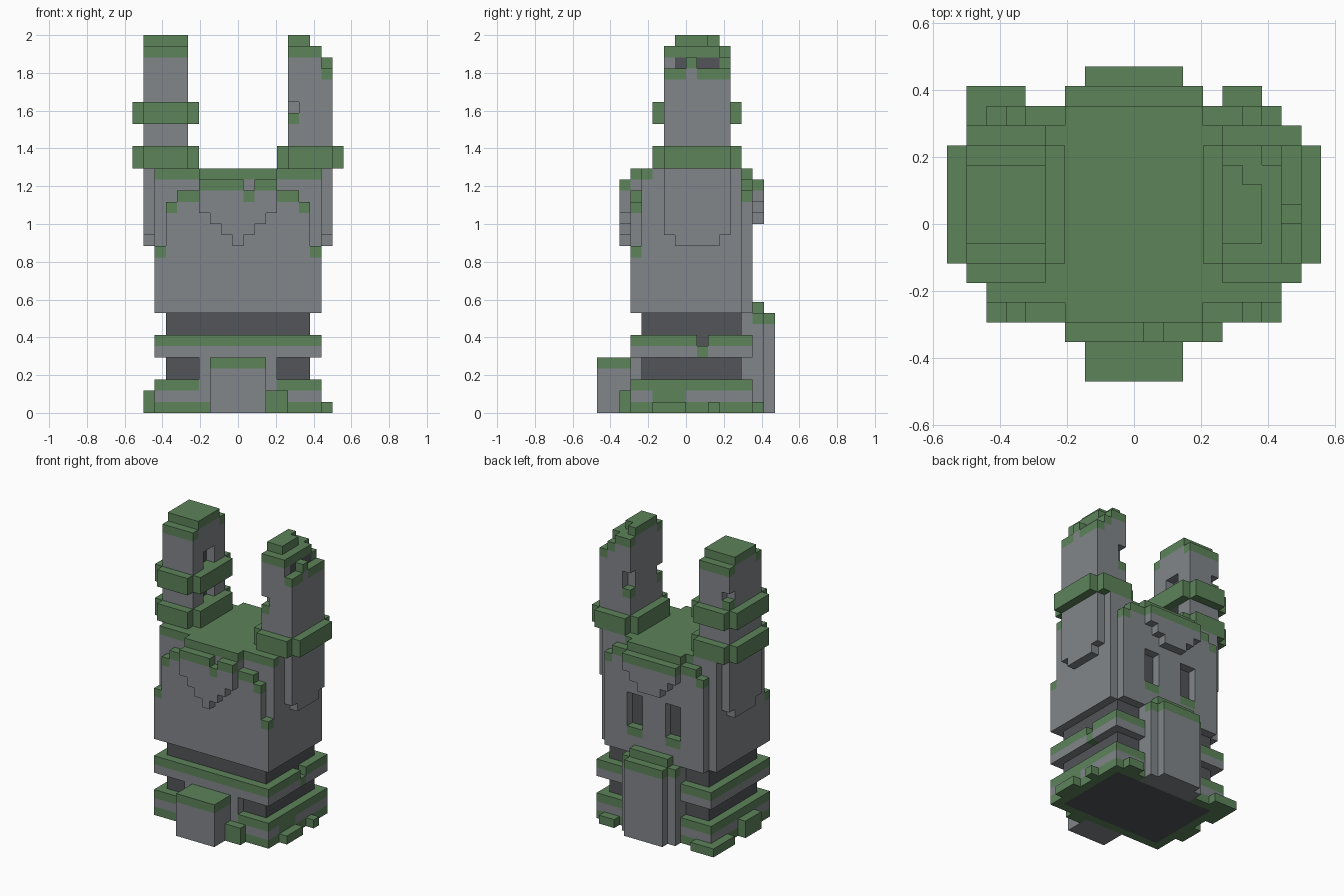
import bpy, bmesh
from mathutils import Vector

if "Cube" in bpy.data.objects:
    bpy.data.objects.remove(bpy.data.objects["Cube"])

# Ruined block tower on a 19 x 16 x 34 grid of cubes
S = 2 / 34


def material(name, r, g, b):
    m = bpy.data.materials.new(name)
    m.diffuse_color = (r, g, b, 1)
    m.use_nodes = True
    m.node_tree.nodes["Principled BSDF"].inputs["Base Color"].default_value = m.diffuse_color
    return m


MATS = [material("stone grey", .223, .238, .254),
        material("dark stone", .084, .089, .098),
        material("moss green", .107, .228, .102)]
STONE, DARK, MOSS = range(3)

cells = {}    # cube position -> (part name, colour)


def block(x0, x1, y0, y1, z0, z1):
    return [(x, y, z) for x in range(x0, x1) for y in range(y0, y1) for z in range(z0, z1)]


def fill(part, colour, *boxes, mirror=False):
    """Add boxes to a part; cubes already taken stay as they are."""
    for b in boxes:
        for x, y, z in block(*b):
            cells.setdefault((x, y, z), (part, colour))
            if mirror:
                cells.setdefault((18 - x, y, z), (part, colour))


def carve(*boxes):
    for b in boxes:
        for c in block(*b):
            cells.pop(c, None)


# Dark inner masonry
fill("tower_core", DARK, (3, 16, 4, 13, 0, 16))
fill("left_turret_core", DARK, (2, 4, 7, 11, 22, 32))
fill("right_turret_core", DARK, (15, 17, 7, 11, 22, 32))

# Buttresses at front and back
fill("front_buttress", STONE, (7, 12, 0, 3, 0, 5), (6, 13, 3, 4, 3, 5))
fill("back_buttress", STONE, (7, 12, 15, 16, 0, 9), (7, 12, 14, 15, 0, 10),
     (6, 13, 14, 15, 0, 9), (6, 13, 13, 14, 0, 9))

# Plinth with a mossy foot, and the ledge above it
fill("plinth", MOSS, (2, 17, 3, 14, 0, 1), (16, 17, 5, 8, 1, 2))
fill("plinth", STONE, (2, 17, 3, 14, 1, 3))
fill("ledge", STONE, (2, 17, 3, 14, 5, 7))
carve((16, 17, 9, 10, 6, 7))

# Clumps of moss around the foot
fill("moss_clumps", MOSS, (12, 14, 2, 3, 0, 2), (1, 2, 6, 9, 0, 2), (1, 2, 11, 15, 0, 1),
     (1, 4, 14, 15, 0, 1), (14, 16, 14, 15, 0, 1), (17, 18, 5, 8, 0, 1), (17, 18, 10, 11, 0, 1))

# Main hall: solid block, stepped front gable and stepped back gable
fill("hall", STONE, (2, 17, 4, 13, 9, 22), (6, 13, 3, 14, 9, 22))
fill("hall", STONE, (2, 3, 3, 4, 9, 15), (3, 4, 3, 4, 9, 19), (4, 6, 3, 4, 9, 20),
     (3, 4, 13, 14, 9, 20), (4, 6, 13, 14, 9, 21), mirror=True)

# Pointed crests on the front and back walls
for i in range(4):
    top = 21 if i == 3 else 16 + i
    fill("front_crest", STONE, (9 - i, 10 + i, 2, 3, 15 + i, top))
for i in range(3):
    fill("back_crest", STONE, (8 - i, 11 + i, 14, 15, 17 + i, 21 if i == 2 else 18 + i))
carve((10, 11, 2, 3, 20, 21))

# Back windows
carve((6, 8, 13, 14, 12, 16), (11, 13, 13, 14, 12, 16))

# Brackets under the turrets
fill("turret_brackets", STONE, (1, 2, 6, 12, 16, 22), (1, 2, 7, 11, 15, 16), mirror=True)

# Turrets with broken tops
fill("left_turret", STONE, (1, 5, 6, 12, 22, 33), (1, 5, 7, 11, 33, 34))
fill("right_turret", STONE, (14, 18, 6, 12, 22, 31), (17, 18, 8, 9, 31, 32),
     (14, 17, 6, 12, 31, 33), (14, 15, 7, 11, 33, 34), (15, 16, 7, 10, 33, 34))
carve((16, 17, 11, 12, 32, 33),                             # chipped corner
      (14, 15, 6, 7, 27, 28), (14, 15, 11, 12, 27, 29),     # holes, right turret
      (1, 2, 11, 12, 29, 30), (4, 5, 8, 10, 28, 30), (4, 5, 8, 10, 24, 26))

# Mossy rings around the turrets
for z in (22, 26):
    ring = [(0, 6, 6, 12, z, z + 2), (1, 5, 5, 13, z, z + 2)]
    for b in ring:
        for c in block(*b):
            if not (1 <= c[0] < 5 and 6 <= c[1] < 12):
                cells[c] = ("left_turret_rings", MOSS)
                if z == 22:
                    cells[(18 - c[0], c[1], c[2])] = ("right_turret_ring", MOSS)

# Skin each part: only outside faces, moss on every stone cube open to the sky
DIRS = [Vector(d) for d in ((1, 0, 0), (-1, 0, 0), (0, 1, 0), (0, -1, 0), (0, 0, 1), (0, 0, -1))]
for part in dict.fromkeys(p for p, _ in cells.values()):
    bm = bmesh.new()
    verts = {}

    def vert(p):
        key = tuple(round(v) for v in p)
        if key not in verts:
            verts[key] = bm.verts.new(((key[0] - 9.5) * S, (key[1] - 8) * S, key[2] * S))
        return verts[key]

    for (x, y, z), (owner, colour) in cells.items():
        if owner != part:
            continue
        if colour == STONE and (x, y, z + 1) not in cells:
            colour = MOSS
        centre = Vector((x + .5, y + .5, z + .5))
        for d in DIRS:
            if (x + int(d.x), y + int(d.y), z + int(d.z)) in cells:
                continue
            u = Vector((d.y, d.z, d.x))
            v = d.cross(u)
            quad = [centre + (d + u * a + v * b) * .5 for a, b in ((-1, -1), (1, -1), (1, 1), (-1, 1))]
            bm.faces.new([vert(p) for p in quad]).material_index = colour
    if bm.faces:
        mesh = bpy.data.meshes.new(part)
        bm.to_mesh(mesh)
        for m in MATS:
            mesh.materials.append(m)
        bpy.context.collection.objects.link(bpy.data.objects.new(part, mesh))
    bm.free()
